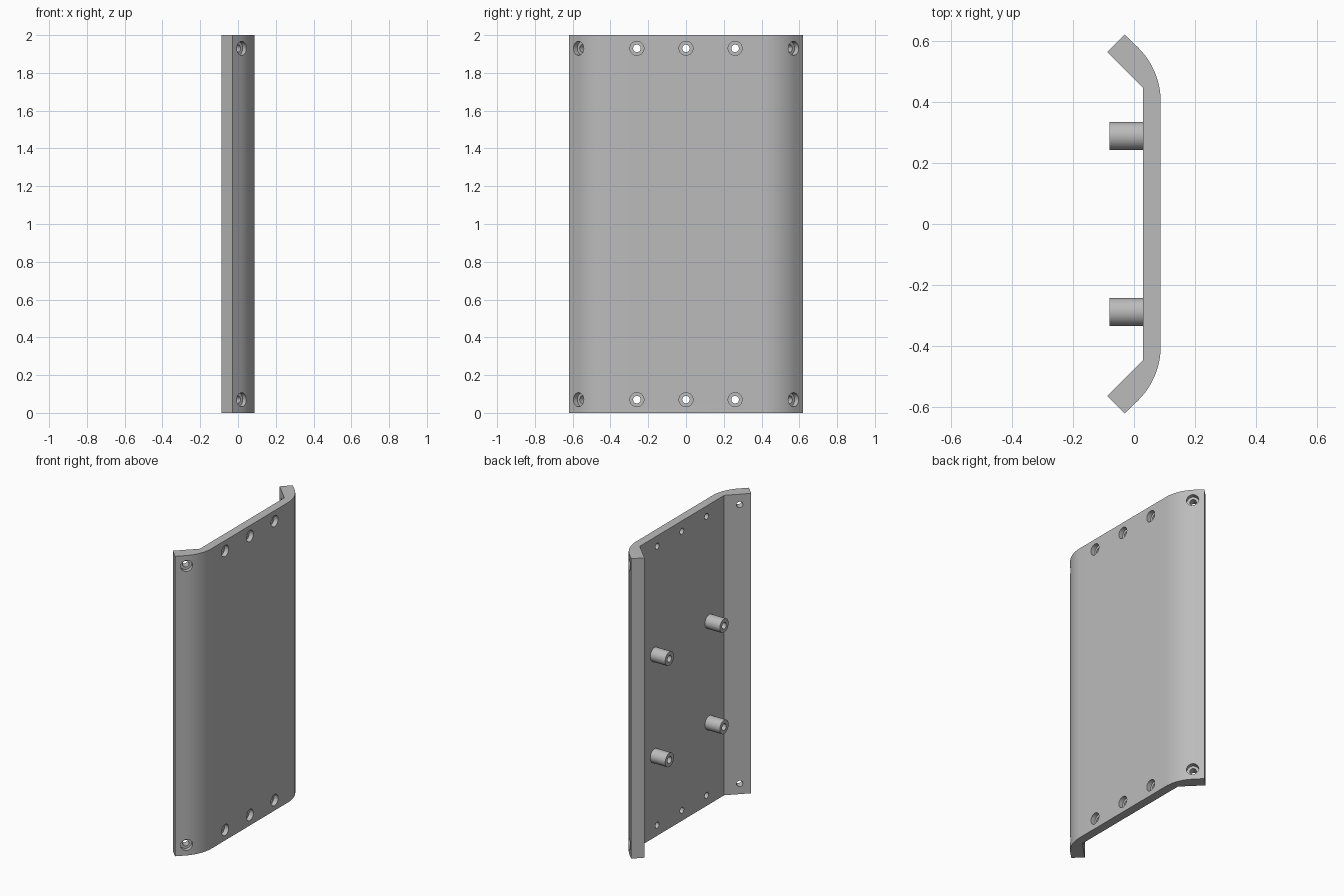
import bpy, bmesh, math
from mathutils import Matrix, Vector

cube = bpy.data.objects.get("Cube")
if cube:
    bpy.data.objects.remove(cube, do_unlink=True)

grey = bpy.data.materials.new("plain grey")
grey.use_nodes = True
COLOR = (0.5, 0.5, 0.5, 1)
grey.diffuse_color = COLOR
grey.node_tree.nodes["Principled BSDF"].inputs["Base Color"].default_value = COLOR

HEIGHT = 2.0
INNER, OUTER = 0.03, 0.0875      # back and outer faces of the flat web


def add_object(name, bm):
    bmesh.ops.recalc_face_normals(bm, faces=bm.faces)
    mesh = bpy.data.meshes.new(name)
    bm.to_mesh(mesh)
    bm.free()
    mesh.materials.append(grey)
    obj = bpy.data.objects.new(name, mesh)
    bpy.context.collection.objects.link(obj)
    return obj


def smooth(obj):
    bpy.ops.object.select_all(action="DESELECT")
    obj.select_set(True)
    bpy.context.view_layer.objects.active = obj
    bpy.ops.object.shade_smooth_by_angle(angle=math.radians(30))


def lathe(bm, profile, place, closed=False, steps=32):
    """Revolve (radius, height) points about local z, then place the result."""
    verts = [bm.verts.new((r, 0, h)) for r, h in profile]
    pairs = list(zip(verts, verts[1:]))
    if closed:
        pairs.append((verts[-1], verts[0]))
    edges = [bm.edges.new(p) for p in pairs]
    out = bmesh.ops.spin(bm, geom=verts + edges, cent=(0, 0, 0), axis=(0, 0, 1),
                         angle=math.tau, steps=steps, use_merge=True)
    new = {v for e in edges for f in e.link_faces for v in f.verts} | set(verts)
    stack = list(new)
    while stack:
        for e in stack.pop().link_edges:
            for v in e.verts:
                if v not in new:
                    new.add(v)
                    stack.append(v)
    bmesh.ops.remove_doubles(bm, verts=list(new), dist=1e-5)
    new = [v for v in new if v.is_valid]
    bmesh.ops.transform(bm, matrix=place, verts=new)


def placement(origin, direction):
    turn = Vector(direction).to_track_quat("Z", "Y").to_matrix().to_4x4()
    return Matrix.Translation(origin) @ turn


# Plate: half the cross-section, mirrored, then extruded upward
R, BEND = 0.249, 0.40
half = [(INNER, 0.445), (-0.0875, 0.5625), (-0.03, 0.62)]
for i in range(12, -1, -1):
    a = math.radians(45) * i / 12
    half.append((OUTER - R + R * math.cos(a), BEND + R * math.sin(a)))
section = half + [(x, -y) for x, y in reversed(half)]
bm = bmesh.new()
face = bm.faces.new([bm.verts.new((x, y, 0)) for x, y in section])
top = bmesh.ops.extrude_face_region(bm, geom=[face])["geom"]
bmesh.ops.translate(bm, vec=(0, 0, HEIGHT),
                    verts=[g for g in top if isinstance(g, bmesh.types.BMVert)])
plate = add_object("curved_plate", bm)

# Counterbored screw holes along both ends
bore = [(0, -0.15), (0.02, -0.15), (0.02, -0.03), (0.037, -0.03), (0.037, 0.04), (0, 0.04)]
bm = bmesh.new()
for z in (0.07, HEIGHT - 0.07):
    for y in (-0.26, 0, 0.26):
        lathe(bm, bore, placement((OUTER, y, z), (1, 0, 0)))
    for side in (-1, 1):
        lathe(bm, bore, placement((0.02, side * 0.57, z), (1, side, 0)))
cutter = add_object("hole_cutter", bm)
cutter.hide_render = True
cut = plate.modifiers.new("screw_holes", "BOOLEAN")
cut.operation = "DIFFERENCE"
cut.solver = "EXACT"
cut.object = cutter
bpy.context.view_layer.objects.active = plate
bpy.ops.object.modifier_apply(modifier=cut.name)
bpy.data.objects.remove(cutter, do_unlink=True)
smooth(plate)

# Hollow standoffs on the back of the web
tube = [(0.022, -0.005), (0.046, -0.005), (0.046, 0.11), (0.022, 0.11)]
for level, z in (("lower", 0.545), ("upper", 1.22)):
    for side, y in (("front", -0.288), ("rear", 0.288)):
        bm = bmesh.new()
        lathe(bm, tube, placement((INNER, y, z), (-1, 0, 0)), closed=True)
        smooth(add_object(f"{level}_{side}_standoff", bm))
